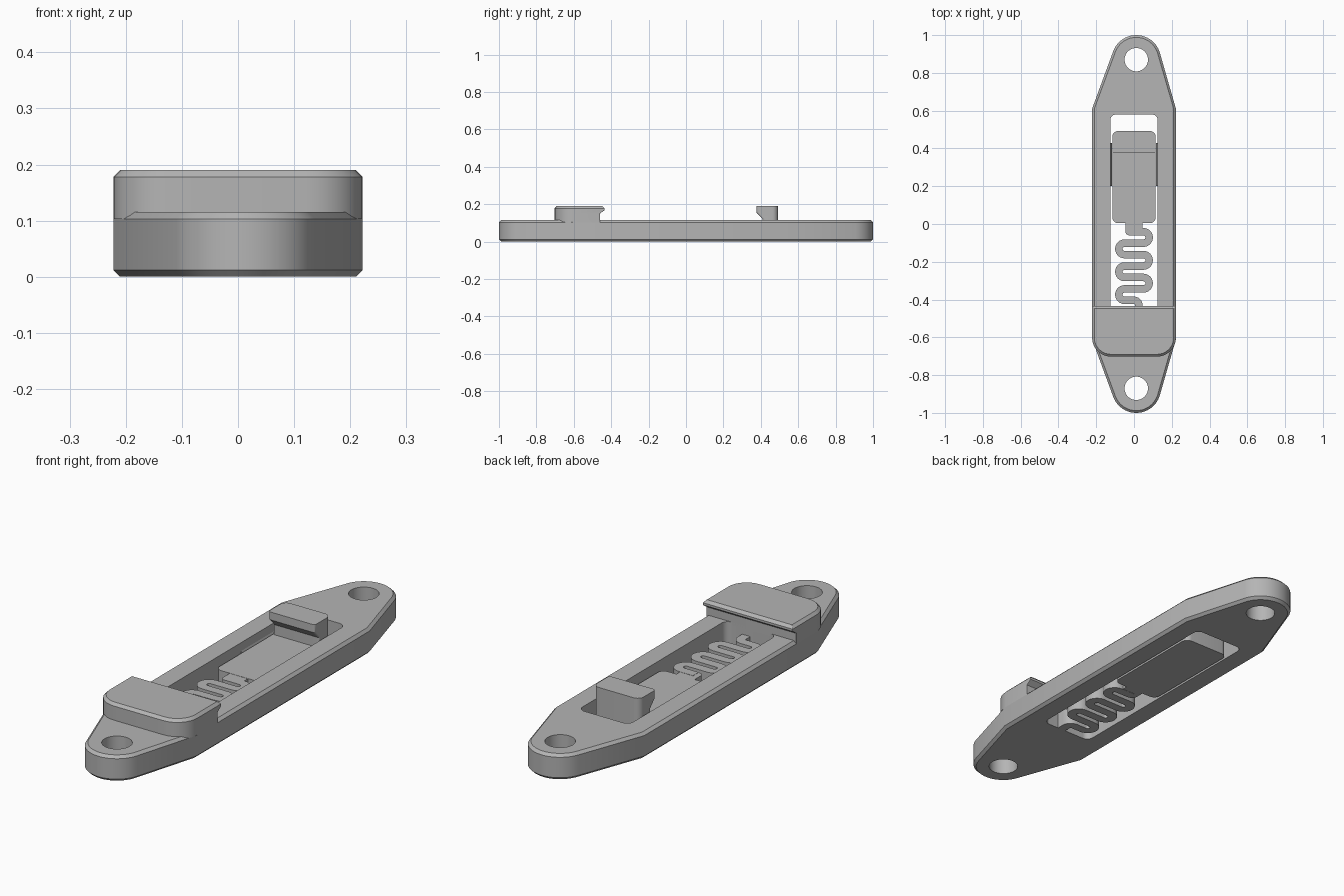
import bpy
import bmesh
from math import radians, degrees, sin, cos, acos, atan2, hypot, pi
from mathutils import Vector

if "Cube" in bpy.data.objects:
    bpy.data.objects.remove(bpy.data.objects["Cube"], do_unlink=True)

grey = bpy.data.materials.new("plain grey")
grey.use_nodes = True
COLOUR = (0.46, 0.46, 0.46, 1)
grey.diffuse_color = COLOUR
grey.node_tree.nodes["Principled BSDF"].inputs["Base Color"].default_value = COLOUR

HALF, TOP, CHAMFER = 0.222, 0.115, 0.012
END_X, END_Y, END_R = 0.012, 0.87, 0.13
SHOULDER = 0.61
SLIDER_TOP = 0.075


def make(name, bm):
    bmesh.ops.recalc_face_normals(bm, faces=bm.faces)
    mesh = bpy.data.meshes.new(name)
    bm.to_mesh(mesh)
    bm.free()
    mesh.materials.append(grey)
    obj = bpy.data.objects.new(name, mesh)
    bpy.context.collection.objects.link(obj)
    return obj


def loft(name, layers):
    """Stack of (outline, z) layers with equal point counts, closed at both ends."""
    bm = bmesh.new()
    rings = [[bm.verts.new((x, y, z)) for x, y in pts] for pts, z in layers]
    n = len(rings[0])
    for a, b in zip(rings, rings[1:]):
        for i in range(n):
            j = (i + 1) % n
            bm.faces.new((a[i], a[j], b[j], b[i]))
    bm.faces.new(rings[0][::-1])
    bm.faces.new(rings[-1])
    return make(name, bm)


def arc(cx, cy, r, start, end, n=8):
    steps = [radians(start + (end - start) * i / n) for i in range(n + 1)]
    return [(cx + r * cos(a), cy + r * sin(a)) for a in steps]


def rounded(x0, x1, y0, y1, front_r, back_r=None):
    b = front_r if back_r is None else back_r
    f = front_r
    return (arc(x1 - b, y1 - b, b, 0, 90) + arc(x0 + b, y1 - b, b, 90, 180)
            + arc(x0 + f, y0 + f, f, 180, 270) + arc(x1 - f, y0 + f, f, 270, 360))


def base_outline(inset):
    """Straight sides tapering to a round lug at each end."""
    w, r = HALF - inset, END_R - inset
    right, left = w - END_X, -w - END_X
    drop = SHOULDER - END_Y

    def tangent(dx, turn):
        return degrees(atan2(drop, dx) + turn * acos(r / hypot(dx, drop)))

    a0 = tangent(right, 1)
    a1 = tangent(left, -1) % 360
    back = [(w, SHOULDER)] + arc(END_X, END_Y, r, a0, a1, 28) + [(-w, SHOULDER)]
    return back + [(x, -y) for x, y in reversed(back)]


def cut(obj, cutter):
    mod = obj.modifiers.new("cut", "BOOLEAN")
    mod.operation = "DIFFERENCE"
    mod.solver = "EXACT"
    mod.object = cutter
    bpy.context.view_layer.objects.active = obj
    bpy.ops.object.modifier_apply(modifier=mod.name)
    bpy.data.objects.remove(cutter, do_unlink=True)


# Base plate with two mounting holes and a long slot
parts = []
base = loft("base_plate", [
    (base_outline(CHAMFER), 0), (base_outline(0), CHAMFER),
    (base_outline(0), TOP - CHAMFER), (base_outline(CHAMFER), TOP)])
for side in (-1, 1):
    hole = arc(END_X, side * END_Y, 0.062, 0, 360, 40)[:-1]
    cut(base, loft("hole_cutter", [(hole, -0.1), (hole, 0.3)]))
slot = rounded(-0.125, 0.125, -0.46, 0.58, 0.03)
cut(base, loft("slot_cutter", [(slot, -0.1), (slot, 0.3)]))
parts.append(base)


# Raised end cap with an undercut lip facing the slot
def cap_outline(back, inset):
    w = HALF - inset
    return rounded(-w, w, -0.702 + inset, back, 0.1 - inset, 0.002)


parts.append(loft("end_cap", [
    (cap_outline(-0.46, 0), TOP - CHAMFER), (cap_outline(-0.46, 0), 0.15),
    (cap_outline(-0.435, 0), 0.168), (cap_outline(-0.435, 0), 0.178),
    (cap_outline(-0.447, CHAMFER), 0.19)]))

# Sliding plate and the neck that joins it to the spring
plate = rounded(-0.115, 0.115, 0.005, 0.492, 0.03)
parts.append(loft("slider_plate", [(plate, 0), (plate, SLIDER_TOP)]))
neck = rounded(-0.045, 0.045, -0.06, 0.03, 0.02)
parts.append(loft("slider_neck", [(neck, 0.001), (neck, SLIDER_TOP - 0.001)]))


# Hook standing on the slider, undercut towards the cap
def hook_outline(front):
    return rounded(-0.115, 0.115, front, 0.492, 0.012, 0.03)


parts.append(loft("slider_hook", [
    (hook_outline(0.41), SLIDER_TOP - 0.01), (hook_outline(0.41), 0.12),
    (hook_outline(0.377), 0.155), (hook_outline(0.377), 0.19)]))

# Serpentine spring swept along a meander path
PITCH, TURN_X = 0.0605, 0.05
path = [(-0.02, -0.041)]
y = -0.041
for k in range(6):
    mid = y - PITCH / 2
    if k % 2 == 0:
        path += arc(TURN_X, mid, PITCH / 2, 90, -90, 12)
    else:
        path += arc(-TURN_X, mid, PITCH / 2, 90, 270, 12)
    y -= PITCH
path += arc(0.0, y - 0.025, 0.025, 90, 0, 6) + [(0.025, -0.47)]

bm = bmesh.new()
rings = []
for i, p in enumerate(path):
    a, b = path[max(i - 1, 0)], path[min(i + 1, len(path) - 1)]
    d = Vector((b[0] - a[0], b[1] - a[1])).normalized() * 0.02
    rings.append([bm.verts.new((p[0] - s * d.y, p[1] + s * d.x, z))
                  for s, z in ((1, 0), (-1, 0), (-1, SLIDER_TOP), (1, SLIDER_TOP))])
for a, b in zip(rings, rings[1:]):
    for i in range(4):
        j = (i + 1) % 4
        bm.faces.new((a[i], a[j], b[j], b[i]))
bm.faces.new(rings[0])
bm.faces.new(rings[-1][::-1])
parts.append(make("spring", bm))

# Wedge-shaped guide rails on the slot walls
for side, name in ((-1, "right_guide_rail"), (1, "left_guide_rail")):
    def rail(x):
        return [(side * 0.13, 0.2), (side * x, 0.2), (side * x, 0.43), (side * 0.13, 0.43)]
    parts.append(loft(name, [(rail(0.126), 0.03), (rail(0.116), 0.055), (rail(0.126), 0.08)]))

# Smooth the round walls and keep the chamfers crisp
bpy.ops.object.select_all(action="DESELECT")
for obj in parts:
    obj.select_set(True)
bpy.context.view_layer.objects.active = base
bpy.ops.object.shade_smooth_by_angle(angle=pi / 6)
